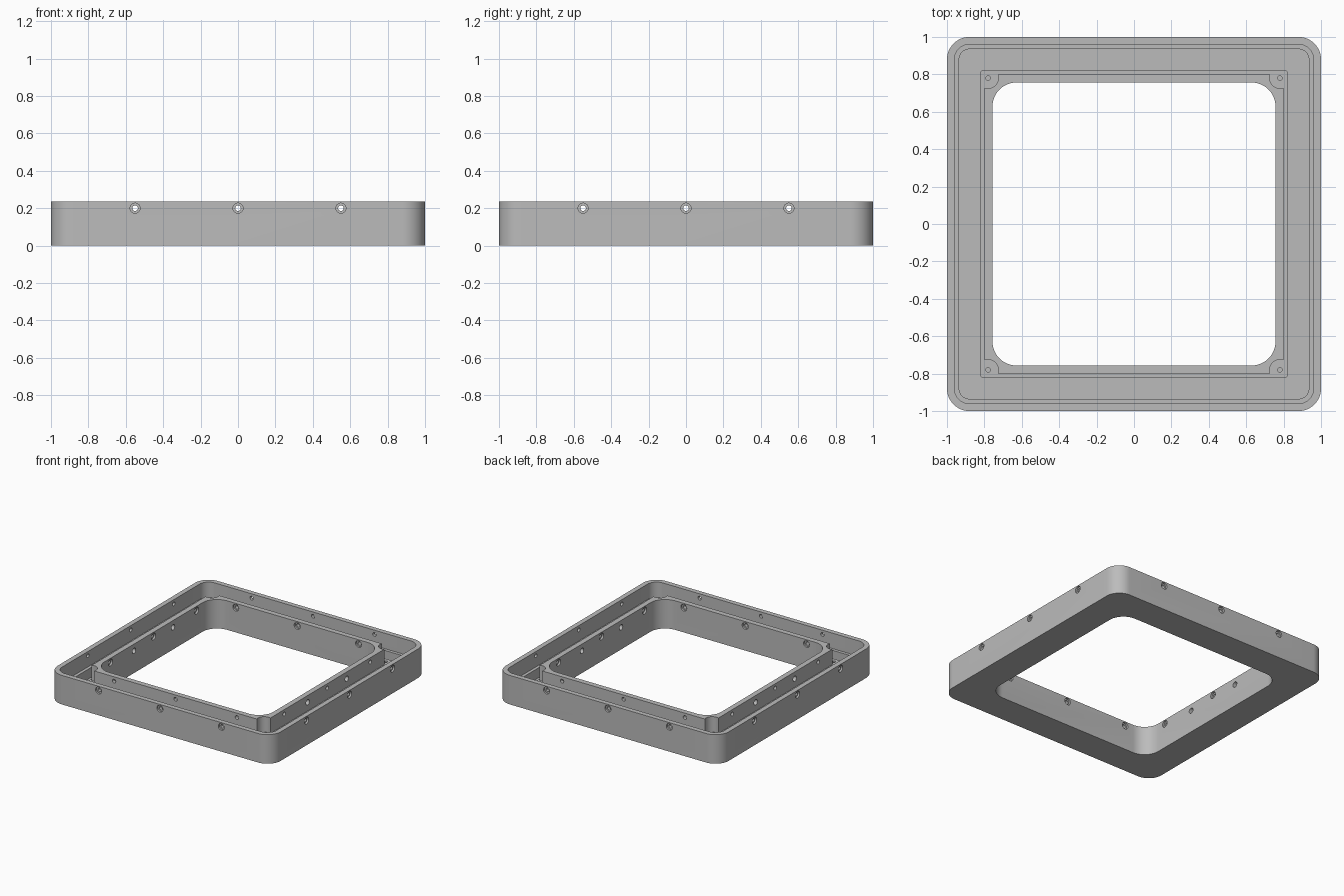
import bpy, bmesh, math
from mathutils import Matrix, Vector

if "Cube" in bpy.data.objects:
    bpy.data.objects.remove(bpy.data.objects["Cube"])

H = 0.235        # overall height
FLOOR = 0.03     # channel floor thickness
STEP = 0.11      # height of the thicker lower wall parts
HOLE_Z = 0.2     # wall screw height

grey = bpy.data.materials.new("plain_grey")
grey.diffuse_color = (0.5, 0.5, 0.5, 1)
grey.use_nodes = True
grey.node_tree.nodes["Principled BSDF"].inputs["Base Color"].default_value = grey.diffuse_color


def make_object(name, bm):
    bmesh.ops.recalc_face_normals(bm, faces=bm.faces)
    me = bpy.data.meshes.new(name)
    bm.to_mesh(me)
    bm.free()
    ob = bpy.data.objects.new(name, me)
    me.materials.append(grey)
    bpy.context.collection.objects.link(ob)
    return ob


def prism(name, half, radius, z0, z1, seg=12):
    """Square block with rounded vertical corners."""
    bm = bmesh.new()
    c = half - radius
    pts = []
    for k, (sx, sy) in enumerate([(1, 1), (-1, 1), (-1, -1), (1, -1)]):
        for i in range(seg + 1):
            a = math.pi / 2 * (k + i / seg)
            pts.append((sx * c + radius * math.cos(a), sy * c + radius * math.sin(a)))
    low = [bm.verts.new((x, y, z0)) for x, y in pts]
    top = [bm.verts.new((x, y, z1)) for x, y in pts]
    bm.faces.new(low)
    bm.faces.new(top)
    for i in range(len(pts)):
        j = (i + 1) % len(pts)
        bm.faces.new((low[i], low[j], top[j], top[i]))
    return make_object(name, bm)


def rods(name, items):
    """Cylinders from point a to point b, joined as one cutter."""
    bm = bmesh.new()
    for a, b, r in items:
        a, b = Vector(a), Vector(b)
        rot = (b - a).to_track_quat('Z', 'Y').to_matrix().to_4x4()
        bmesh.ops.create_cone(bm, cap_ends=True, segments=24, radius1=r, radius2=r,
                              depth=(b - a).length,
                              matrix=Matrix.Translation((a + b) / 2) @ rot)
    return make_object(name, bm)


def combine(target, tool, operation='DIFFERENCE'):
    mod = target.modifiers.new("combine", 'BOOLEAN')
    mod.operation, mod.solver, mod.object = operation, 'EXACT', tool
    bpy.context.view_layer.objects.active = target
    bpy.ops.object.modifier_apply(modifier=mod.name)
    bpy.data.objects.remove(tool)


# outer tray: walls with an inside step
frame = prism("channel_frame", 1.0, 0.12, 0, H)
combine(frame, prism("upper_recess", 0.96, 0.08, STEP, H + 0.1))
combine(frame, prism("lower_recess", 0.935, 0.055, FLOOR, STEP + 0.05))

# inner wall: square plinth below, thinner wall with notched corners above
inner = prism("inner_wall", 0.82, 0.008, FLOOR - 0.015, STEP)
combine(inner, prism("upper_wall", 0.80, 0.008, STEP - 0.02, H), 'UNION')
corners = [(sx * 0.78, sy * 0.78) for sx in (-1, 1) for sy in (-1, 1)]
combine(inner, rods("corner_notches",
                    [((x, y, STEP), (x, y, H + 0.1), 0.055) for x, y in corners]))
combine(frame, inner, 'UNION')

# central opening
combine(frame, prism("opening", 0.757, 0.13, -0.1, H + 0.1))

# corner screw holes
combine(frame, rods("corner_holes",
                    [((x, y, 0.05), (x, y, H), 0.012) for x, y in corners]))

# wall screw holes: bore through both walls, counterbores on the visible faces
bores, sinks = [], []
for k in range(4):
    turn = Matrix.Rotation(k * math.pi / 2, 3, 'Z')

    def rod(d0, d1, t, z, r):
        return (turn @ Vector((d0, t, z)), turn @ Vector((d1, t, z)), r)

    for t in (-0.55, 0, 0.55):
        bores.append(rod(0.72, 1.03, t, HOLE_Z, 0.015))
        sinks.append(rod(0.985, 1.03, t, HOLE_Z, 0.027))
        sinks.append(rod(0.72, 0.772, t, HOLE_Z, 0.027))
    if k % 2 == 0:  # extra holes in the inner side walls only
        for t in (-0.25, 0.25):
            bores.append(rod(0.72, 0.87, t, 0.18, 0.022))
combine(frame, rods("wall_bores", bores))
combine(frame, rods("wall_counterbores", sinks))

# smooth rounded corners, crisp edges
frame.data.materials.clear()
frame.data.materials.append(grey)
for p in frame.data.polygons:
    p.material_index = 0
bpy.ops.object.select_all(action='DESELECT')
frame.select_set(True)
bpy.context.view_layer.objects.active = frame
bpy.ops.object.shade_smooth_by_angle(angle=math.radians(30))
